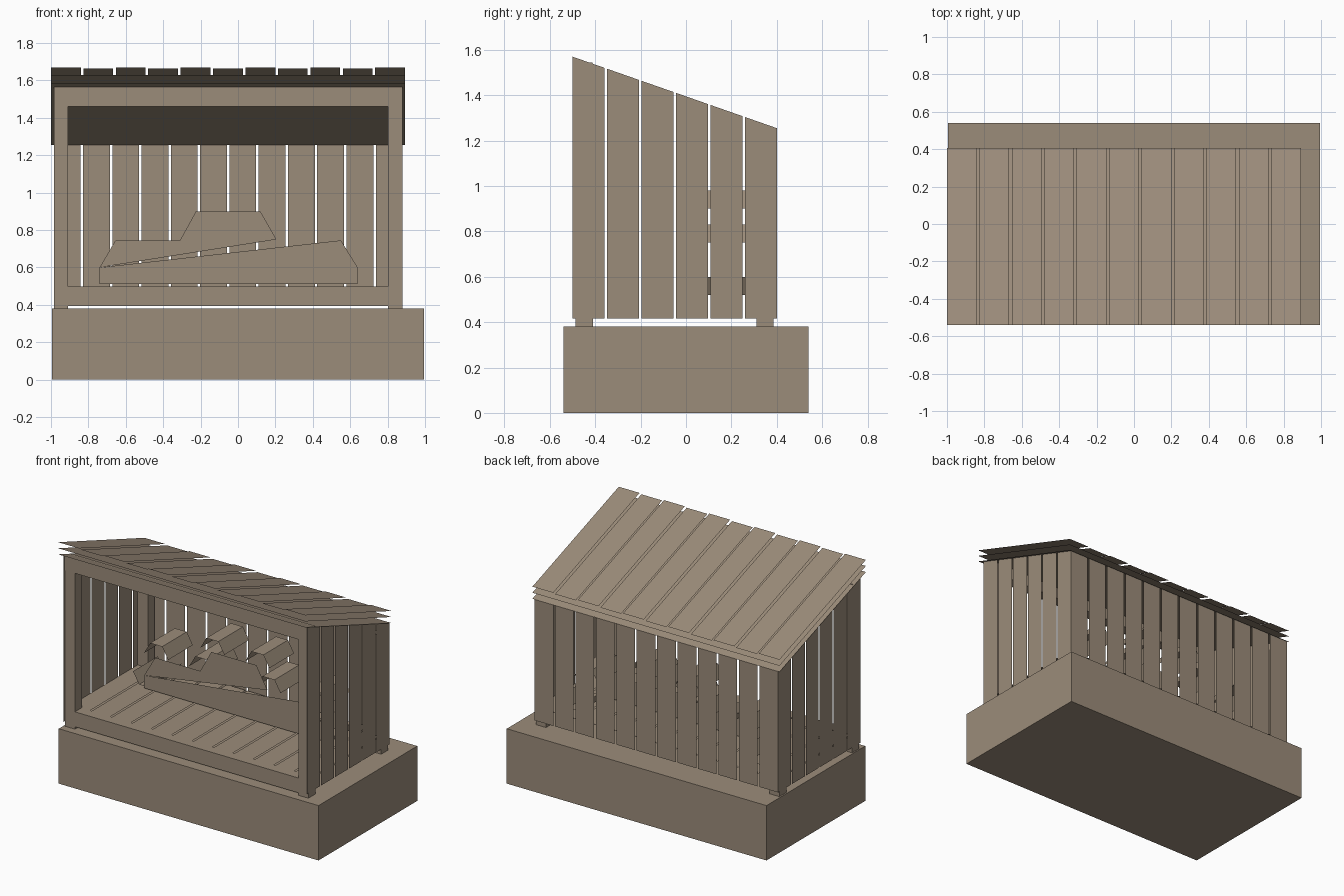
import bpy
import bmesh
import math

if "Cube" in bpy.data.objects:
    bpy.data.objects.remove(bpy.data.objects["Cube"], do_unlink=True)

COLOR = (0.33, 0.262, 0.195, 1)
wood = bpy.data.materials.new("weathered_wood")
wood.use_nodes = True
wood.diffuse_color = COLOR
wood.node_tree.nodes["Principled BSDF"].inputs["Base Color"].default_value = COLOR


def finish(name, bm):
    mesh = bpy.data.meshes.new(name)
    bm.to_mesh(mesh)
    bm.free()
    mesh.materials.append(wood)
    obj = bpy.data.objects.new(name, mesh)
    bpy.context.collection.objects.link(obj)
    return obj


def box(name, lo, hi):
    bm = bmesh.new()
    bmesh.ops.create_cube(bm, size=1)
    for v in bm.verts:
        v.co = [(a + b) / 2 + c * (b - a) for a, b, c in zip(lo, hi, v.co)]
    return finish(name, bm)


def sheets(name, polygons):
    bm = bmesh.new()
    for points in polygons:
        bm.faces.new([bm.verts.new(p) for p in points])
    return finish(name, bm)


def spans(start, end, count, gap):
    """Evenly spaced board edges across a width."""
    width = (end - start - gap * (count - 1)) / count
    for i in range(count):
        a = start + i * (width + gap)
        yield a, a + width


LEFT, RIGHT, FRONT, BACK = -0.985, 0.88, -0.5, 0.4
SLOPE = -0.35


def roof_z(y):
    return 1.395 + SLOPE * y


# Plinth
box("base", (-0.995, -0.54, 0), (0.995, 0.54, 0.38))

# Corner posts and front rails
for side, x0 in (("right", LEFT), ("left", RIGHT - 0.077)):
    box("front_post_" + side, (x0, -0.487, 0.38), (x0 + 0.077, -0.41, 1.475))
    box("back_post_" + side, (x0, 0.31, 0.38), (x0 + 0.077, 0.385, 1.2))
box("bottom_rail", (LEFT, -0.484, 0.395), (RIGHT, -0.413, 0.498))
box("top_rail", (LEFT, -0.484, 1.46), (RIGHT, -0.413, 1.545))
sheets("top_fascia", [[(LEFT, -0.489, 1.46), (RIGHT, -0.489, 1.46),
                       (RIGHT, -0.489, 1.565), (LEFT, -0.489, 1.565)]])

# Side cladding, cut to the roof pitch
for side, x in (("right", LEFT), ("left", RIGHT)):
    sheets("side_boards_" + side, [
        [(x, a, 0.415), (x, b, 0.415), (x, b, roof_z(b)), (x, a, roof_z(a))]
        for a, b in spans(FRONT, BACK, 6, 0.011)])

# Back cladding
sheets("back_boards", [
    [(b, BACK, 0.415), (a, BACK, 0.415), (a, BACK, 1.255), (b, BACK, 1.255)]
    for a, b in spans(LEFT, RIGHT, 12, 0.013)])

# Floor slats
sheets("floor_slats", [
    [(a, -0.487, 0.5), (b, -0.487, 0.5), (b, 0.39, 0.5), (a, 0.39, 0.5)]
    for a, b in spans(LEFT, RIGHT, 12, 0.013)])


# Roof: two full sheets and a top layer of boards
def roof_strip(a, b, lift):
    y0, y1 = -0.54, 0.405
    return [(a, y0, roof_z(y0) + lift), (b, y0, roof_z(y0) + lift),
            (b, y1, roof_z(y1) + lift), (a, y1, roof_z(y1) + lift)]


sheets("roof_sheets", [roof_strip(-1, 0.893, lift) for lift in (0.002, 0.044)])
sheets("roof_boards", [
    roof_strip(a, b, 0.08 + 0.006 * (i % 2 == 0))
    for i, (a, b) in enumerate(spans(-1, 0.893, 11, 0.014))])


# Split logs: open hexagonal shells running front to back
def log_shell(cx, cz, first):
    rim = [(cx + 0.092 * math.cos(math.radians(60 * k)),
            cz + 0.092 * math.sin(math.radians(60 * k))) for k in range(first, first + 4)]
    return [[(p[0], 0.04, p[1]), (q[0], 0.04, q[1]), (q[0], 0.31, q[1]), (p[0], 0.31, p[1])]
            for p, q in zip(rim, rim[1:])]


rows = [(0.6, (-0.74, 0.64), 3), (0.75, (-0.655, -0.31, 0.205, 0.55), 0),
        (0.9, (-0.225, 0.12), 0)]
sheets("logs", [f for z, xs, first in rows for x in xs for f in log_shell(x, z, first)])

# Flat end faces of the log pile
upper = [(-0.74, 0.6), (0.205, 0.75), (0.12, 0.9), (-0.225, 0.9), (-0.31, 0.745), (-0.655, 0.745)]
lower = [(-0.74, 0.512), (0.64, 0.512), (0.64, 0.6), (0.55, 0.745), (-0.74, 0.6)]
sheets("log_ends", [[(x, 0.03, z) for x, z in outline] for outline in (upper, lower)])
